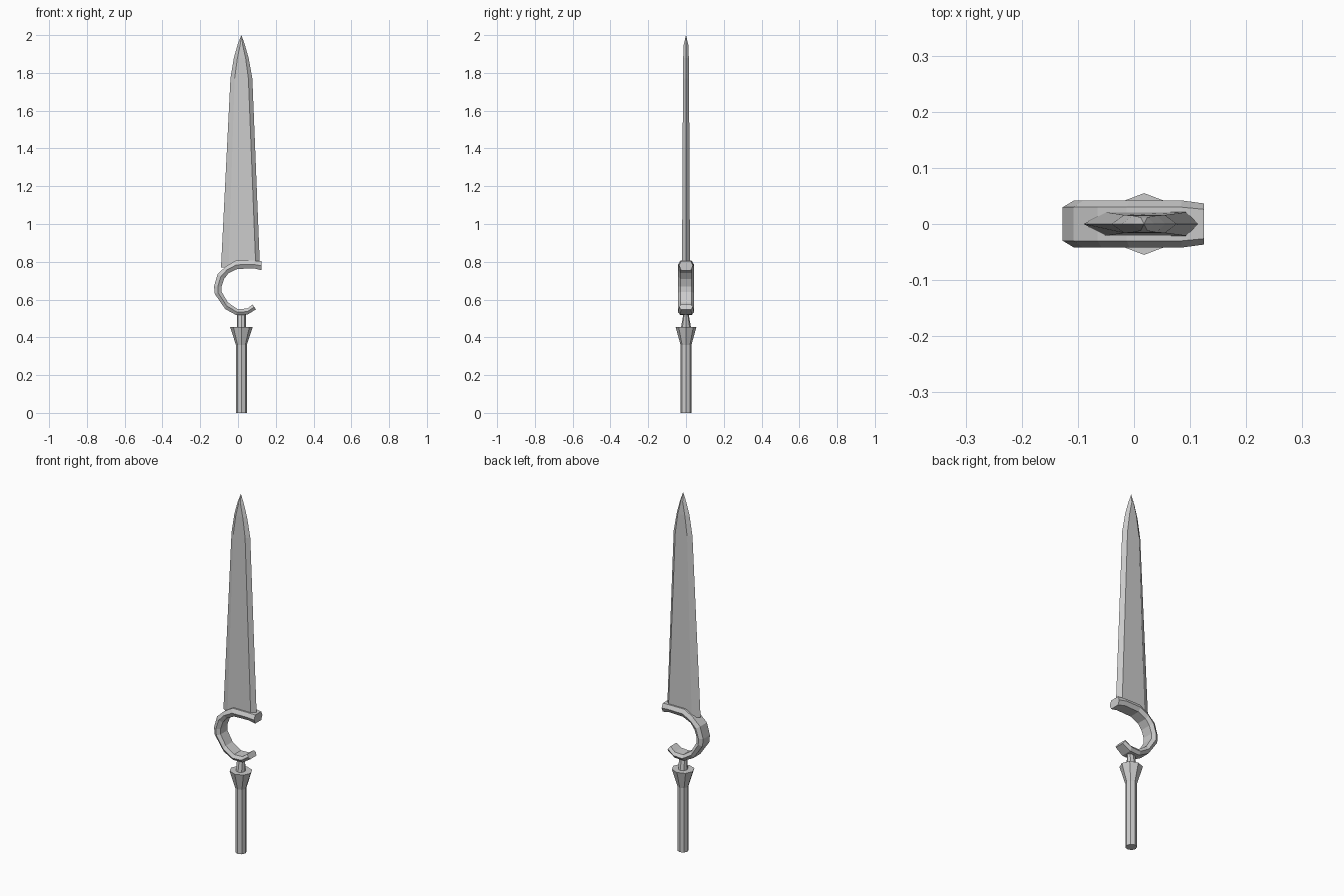
import bpy
from math import cos, sin, pi

if "Cube" in bpy.data.objects:
    bpy.data.objects.remove(bpy.data.objects["Cube"])

CX = 0.018  # shared axis of blade and handle


def loft(name, rings, tip=None):
    """Skin equal-sized closed rings; close the ends with caps or a tip."""
    n = len(rings[0])
    verts = [p for ring in rings for p in ring]
    faces = [(a + i, a + (i + 1) % n, a + n + (i + 1) % n, a + n + i)
             for a in range(0, n * (len(rings) - 1), n) for i in range(n)]
    faces.append(tuple(reversed(range(n))))
    last = n * (len(rings) - 1)
    if tip:
        verts.append(tip)
        faces += [(last + i, last + (i + 1) % n, len(verts) - 1) for i in range(n)]
    else:
        faces.append(tuple(range(last, last + n)))
    mesh = bpy.data.meshes.new(name)
    mesh.from_pydata(verts, [], faces)
    obj = bpy.data.objects.new(name, mesh)
    bpy.context.collection.objects.link(obj)
    bpy.context.view_layer.objects.active = obj
    bpy.ops.object.mode_set(mode='EDIT')
    bpy.ops.mesh.select_all(action='SELECT')
    bpy.ops.mesh.normals_make_consistent(inside=False)
    bpy.ops.object.mode_set(mode='OBJECT')
    return obj


def octagon(z, rx, ry):
    return [(CX + rx * cos(i * pi / 4), ry * sin(i * pi / 4), z) for i in range(8)]


# Blade: left edge, left bevel, right bevel, right edge, half thickness
# (the base slants, so each level has a left and a right height)
levels = [
    (0.77, 0.80, -0.09, -0.05, 0.093, 0.115, 0.021),
    (1.77, 1.77, -0.04, -0.018, 0.055, 0.076, 0.016),
    (1.88, 1.88, -0.022, -0.003, 0.040, 0.056, 0.015),
    (1.95, 1.95, -0.002, 0.012, 0.024, 0.036, 0.012),
]
blade = []
for zl, zr, xl, bl, br, xr, t in levels:
    blade.append([(xl, 0, zl), (bl, -t, zl), (br, -t, zr),
                  (xr, 0, zr), (br, t, zr), (bl, t, zl)])
loft("blade", blade, tip=(CX, 0, 2.0))

# Hooked guard: hexagonal section swept along outer / inner outlines
outer = [(0.125, 0.803), (0.085, 0.806), (-0.013, 0.806), (-0.065, 0.775),
         (-0.108, 0.735), (-0.127, 0.67), (-0.123, 0.63), (-0.068, 0.55),
         (-0.01, 0.518), (0.05, 0.52), (0.095, 0.548)]
inner = [(0.125, 0.755), (0.085, 0.765), (-0.003, 0.762), (-0.05, 0.74),
         (-0.073, 0.71), (-0.087, 0.67), (-0.086, 0.64), (-0.054, 0.585),
         (-0.003, 0.55), (0.048, 0.552), (0.078, 0.574)]
guard = []
for k, ((ox, oz), (ix, iz)) in enumerate(zip(outer, inner)):
    s = 0.87 if k in (0, len(outer) - 1) else 1.0
    w, e = 0.042 * s, 0.030 * s
    mx, mz = (ox + ix) / 2, (oz + iz) / 2
    guard.append([(ox, -e, oz), (mx, -w, mz), (ix, -e, iz),
                  (ix, e, iz), (mx, w, mz), (ox, e, oz)])
loft("hook_guard", guard)

# Handle: shaft, flared collar and tapering neck
loft("handle", [octagon(*r) for r in (
    (0, 0.029, 0.029), (0.36, 0.029, 0.029), (0.455, 0.060, 0.055),
    (0.455, 0.024, 0.026), (0.535, 0.024, 0.012))])
